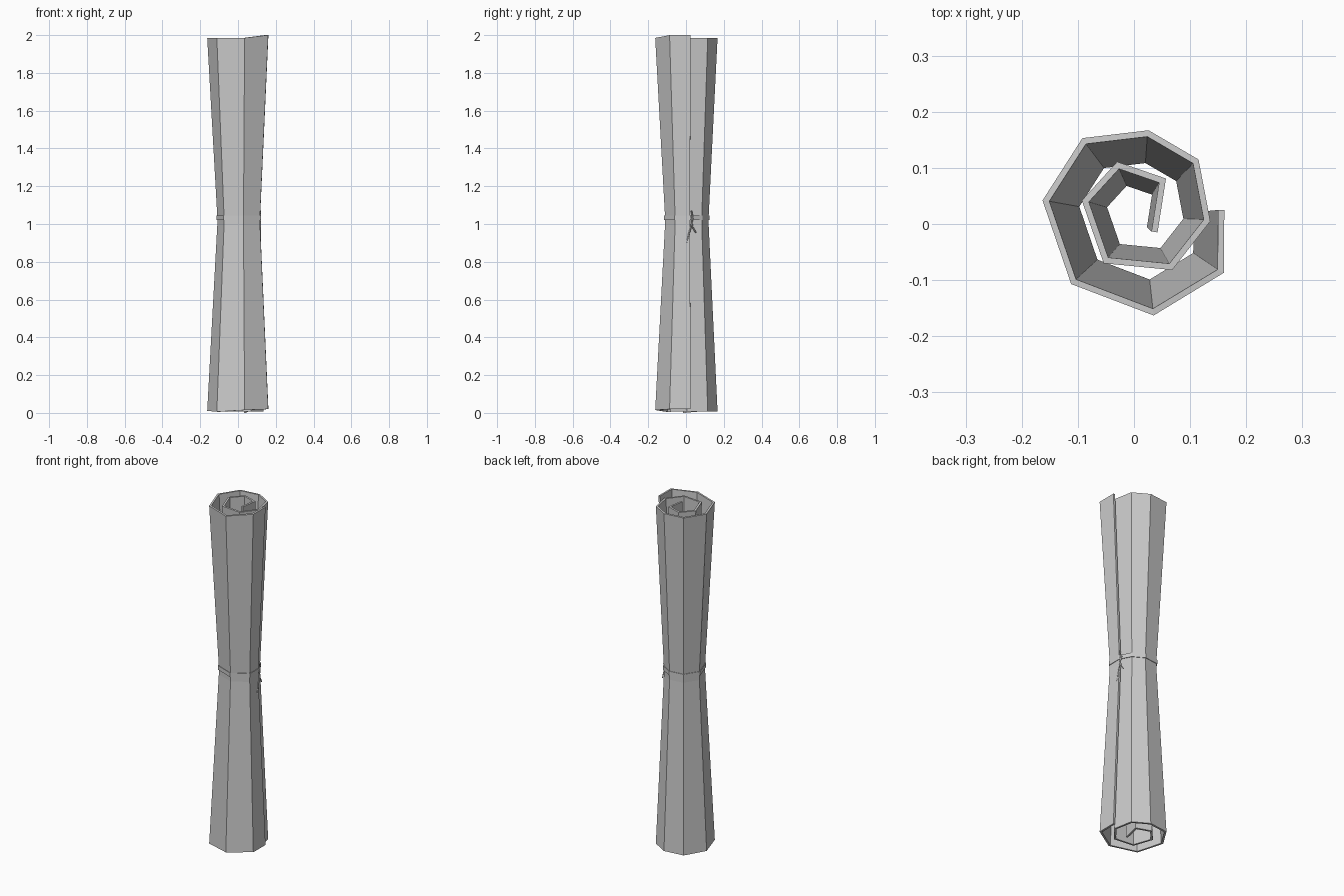
import bpy
import bmesh
from mathutils import Vector

if "Cube" in bpy.data.objects:
    bpy.data.objects.remove(bpy.data.objects["Cube"])

# Spiral outline of the rolled sheet, from the outer free edge inwards
SPIRAL = [(0.161, 0.025), (0.160, -0.087), (0.035, -0.163), (-0.112, -0.107),
          (-0.163, 0.042), (-0.092, 0.153), (0.026, 0.167), (0.115, 0.115),
          (0.136, 0.005), (0.068, -0.082), (-0.054, -0.070), (-0.093, 0.042),
          (-0.030, 0.111), (0.057, 0.081), (0.042, -0.015)]
CENTRE = Vector((0.015, 0.010))
WAIST = 0.70


def squeeze(p, s):
    return CENTRE + (Vector(p) - CENTRE) * s


def make_object(name, bm):
    mesh = bpy.data.meshes.new(name)
    bm.to_mesh(mesh)
    bm.free()
    obj = bpy.data.objects.new(name, mesh)
    bpy.context.collection.objects.link(obj)
    return obj


def thicken(obj, thickness, offset):
    mod = obj.modifiers.new("thickness", 'SOLIDIFY')
    mod.thickness = thickness
    mod.offset = offset
    mod.use_even_offset = True


def wall(name, rows, close=False):
    """Skin between stacked rows of points, facing away from the roll."""
    bm = bmesh.new()
    grid = [[bm.verts.new(p) for p in row] for row in rows]
    n = len(rows[0])
    for lo, hi in zip(grid, grid[1:]):
        for i in range(n if close else n - 1):
            j = (i + 1) % n
            bm.faces.new((lo[i], hi[i], hi[j], lo[j]))
    return make_object(name, bm)


# Rolled sheet, pinched at the waist, with slightly uneven ends
n = len(SPIRAL)
low = [0.02, 0.02, 0.015, 0.006, 0.011] + [0.008] * (n - 6) + [0.0]
high = [2.0, 2.0] + [1.985] * (n - 2)
rows = [[(*p, z) for p, z in zip(SPIRAL, low)]]
for z in (0.995, 1.04):
    rows.append([(*squeeze(p, WAIST), z) for p in SPIRAL])
rows.append([(*p, z) for p, z in zip(SPIRAL, high)])
thicken(wall("rolled_sheet", rows), 0.011, -1)

# Flat string band around the waist
loop = [squeeze(p, WAIST * 1.025) for p in SPIRAL[:8]]
thicken(wall("string_band", [[(*p, z) for p in loop] for z in (1.022, 1.046)], True), 0.003, 0)


def string(name, points, radius=0.004):
    curve = bpy.data.curves.new(name, 'CURVE')
    curve.dimensions = '3D'
    curve.bevel_depth = radius
    curve.bevel_resolution = 0
    curve.use_fill_caps = True
    spline = curve.splines.new('POLY')
    spline.points.add(len(points) - 1)
    for sp, p in zip(spline.points, points):
        sp.co = (*p, 1)
    obj = bpy.data.objects.new(name, curve)
    bpy.context.collection.objects.link(obj)


# Knot and loose string ends beside the free edge
string("long_string_end", [(0.116, 0.036, 1.035), (0.119, 0.026, 0.985), (0.119, 0.016, 0.95), (0.119, 0.005, 0.90)])
string("short_string_end", [(0.117, 0.028, 1.03), (0.119, 0.034, 0.985), (0.116, 0.052, 0.955)])
string("upper_string_loop", [(0.117, 0.020, 1.03), (0.119, 0.034, 1.045), (0.118, 0.028, 1.07)])
bm = bmesh.new()
bmesh.ops.create_icosphere(bm, subdivisions=1, radius=0.008)
knot = make_object("string_knot", bm)
knot.location = (0.115, 0.034, 1.034)
